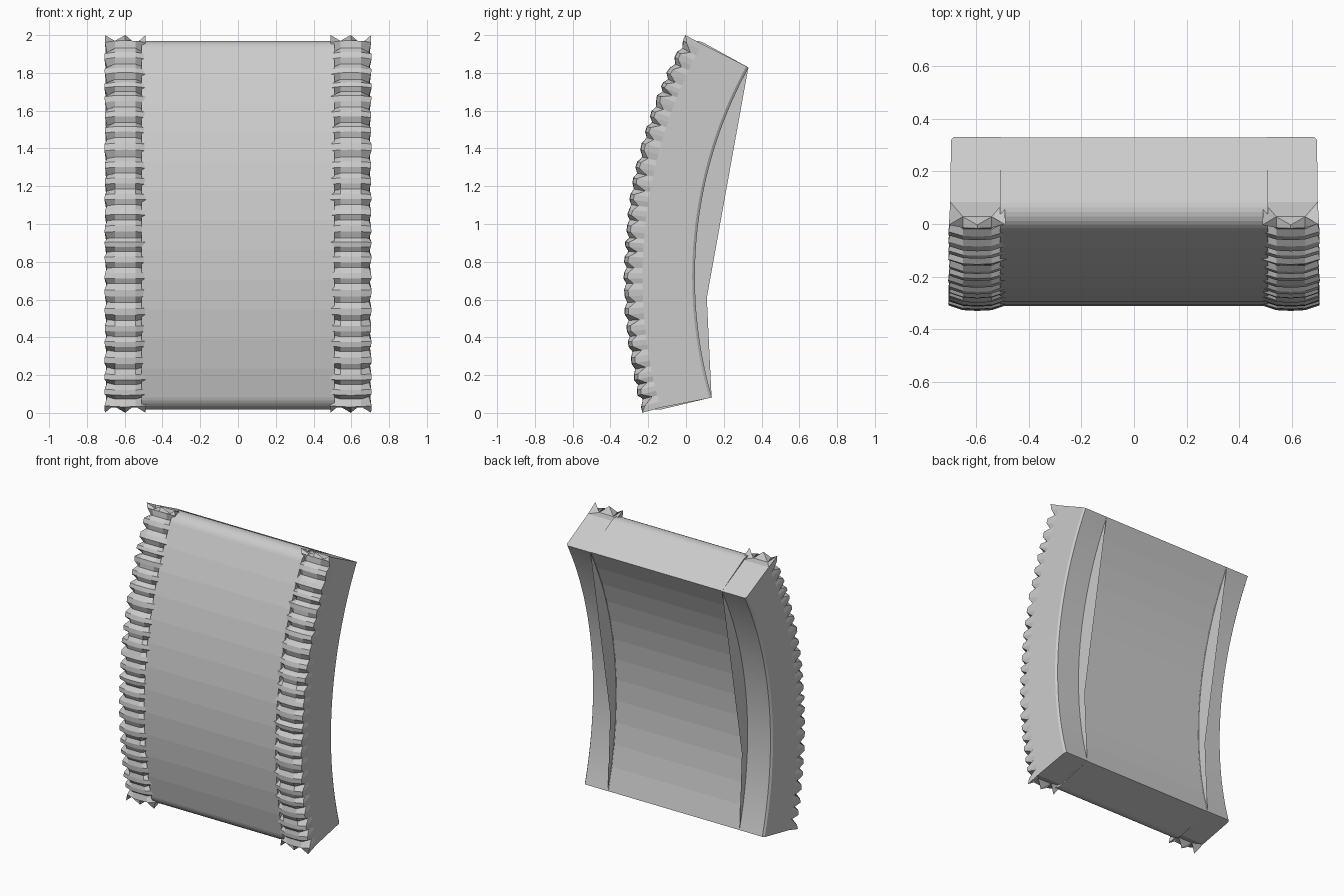
import bpy, bmesh, math, random

random.seed(4)
if "Cube" in bpy.data.objects:
    bpy.data.objects.remove(bpy.data.objects["Cube"])

# Arc that the whole slab follows, in the side plane
CY, CZ = 2.345, 0.72
R_BACK, R_FRONT = 2.3, 2.675
LOW, HIGH = math.radians(-15.6), math.radians(28.6)

stone = bpy.data.materials.new("plain grey stone")
stone.use_nodes = True
grey = (0.6, 0.6, 0.6, 1)
stone.diffuse_color = grey
stone.node_tree.nodes["Principled BSDF"].inputs["Base Color"].default_value = grey


def place(x, r, a):
    return (x, CY - r * math.cos(a), CZ + r * math.sin(a))


def loft(name, rings, x=0):
    """Skin closed rings of equal size and cap both ends."""
    bm = bmesh.new()
    rows = [[bm.verts.new(p) for p in ring] for ring in rings]
    n = len(rows[0])
    for a, b in zip(rows, rows[1:]):
        for i in range(n):
            bm.faces.new((a[i], a[(i + 1) % n], b[(i + 1) % n], b[i]))
    bm.faces.new(rows[0])
    bm.faces.new(rows[-1])
    bmesh.ops.triangulate(bm, faces=[f for f in bm.faces if len(f.verts) > 4])
    bmesh.ops.recalc_face_normals(bm, faces=bm.faces)
    mesh = bpy.data.meshes.new(name)
    bm.to_mesh(mesh)
    bm.free()
    mesh.materials.append(stone)
    ob = bpy.data.objects.new(name, mesh)
    ob.location.x = x
    bpy.context.collection.objects.link(ob)
    return ob


# Central panel: curved plate with rounded front ends
r_panel, rad, steps, corner = 2.657, 0.09, 12, 8
low, high = LOW - 0.004, HIGH + 0.004
prof = [(R_BACK, low + (high - low) * i / steps) for i in range(steps + 1)]
prof[0] = (R_BACK, low - 0.005)
for i in range(corner + 1):
    t = math.pi / 2 * i / corner
    prof.append((r_panel - rad + rad * math.sin(t),
                 high - rad / r_panel * (1 - math.cos(t))))
a0, a1 = high - rad / r_panel, low + rad / r_panel
prof += [(r_panel, a0 + (a1 - a0) * i / steps) for i in range(1, steps)]
for i in range(corner + 1):
    t = math.pi / 2 * i / corner
    prof.append((r_panel - rad + rad * math.cos(t),
                 low + rad / r_panel * (1 - math.sin(t))))
loft("curved_panel", [[place(x, r, a) for r, a in prof] for x in (-0.51, 0.51)])


# Side rails: cross-section changes along the arc to cut the ridges
def section(a, half, edge, mid, centre, bend=0, tilt=0):
    back = a + tilt
    left = [(-0.09, R_BACK - 0.002, back), (-0.1, R_BACK + 0.012, back),
            (-0.103, R_FRONT - 0.1, a), (-half, edge, a),
            (-0.055, mid, a + bend)]
    right = [(-x, r, b) for x, r, b in reversed(left)]
    return [place(*p) for p in left + [(0, centre, a)] + right]


def notch(a):
    d = random.uniform(0.012, 0.024)
    return section(a, 0.096, R_FRONT - random.uniform(0.05, 0.075),
                   R_FRONT - d, R_FRONT - d)


def crest(a):
    h = R_FRONT - random.uniform(0, 0.008)
    return section(a, random.uniform(0.106, 0.111), h - 0.018, h, h + 0.003)


def spiked_end(a, bend, tilt):
    return section(a, 0.108, R_FRONT, R_FRONT - 0.05, R_FRONT, bend, tilt)


def rail_rings():
    count = 22
    start, stop = LOW + 0.026, HIGH - 0.026
    pitch = (stop - start) / count
    cuts = [start + pitch * (i + (random.uniform(-0.15, 0.15) if 0 < i < count else 0))
            for i in range(count + 1)]
    rings = [spiked_end(LOW, 0.012, -0.009), crest(LOW + 0.012)]
    for a, b in zip(cuts, cuts[1:]):
        rings += [notch(a), crest(a + (b - a) * 0.33), crest(a + (b - a) * 0.67)]
    rings += [notch(stop), crest(HIGH - 0.012), spiked_end(HIGH, -0.01, 0.004)]
    return rings


rings = rail_rings()
loft("right_ridged_rail", rings, -0.597)
loft("left_ridged_rail", rings, 0.597)
